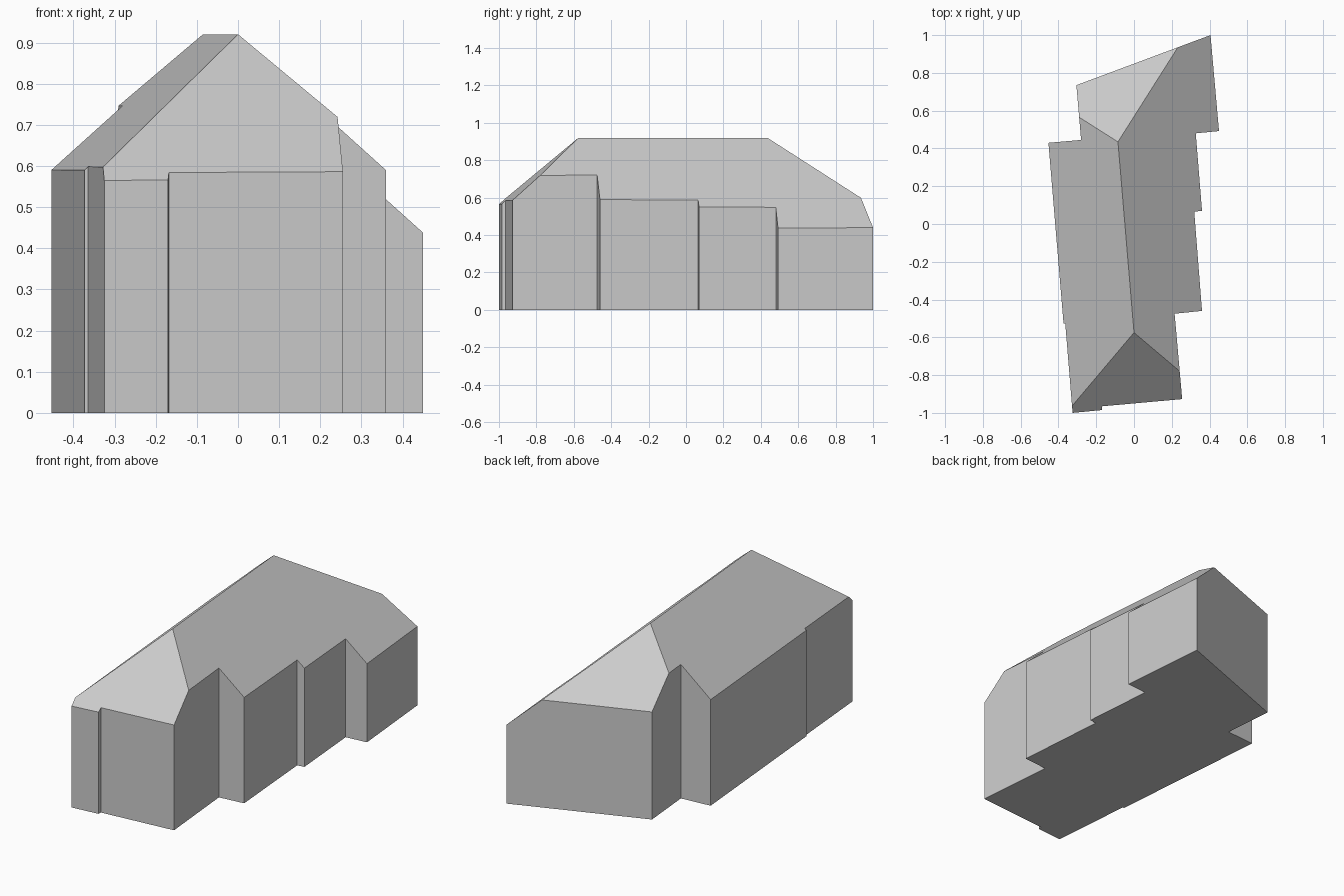
import bpy
import bmesh
from mathutils import Vector

cube = bpy.data.objects.get("Cube")
if cube:
    bpy.data.objects.remove(cube, do_unlink=True)

# One flat grey for walls and roof
grey = bpy.data.materials.new("light_grey")
grey.use_nodes = True
grey.diffuse_color = (0.6, 0.6, 0.6, 1)
grey.node_tree.nodes["Principled BSDF"].inputs["Base Color"].default_value = grey.diffuse_color

# Stepped ground plan, counter-clockwise
plan = [
    (-0.325, -1.0), (-0.17, -0.985), (-0.168, -0.965), (0.255, -0.927),
    (0.215, -0.475), (0.36, -0.46), (0.319, 0.065), (0.36, 0.07),
    (0.327, 0.48), (0.45, 0.492), (0.405, 1.0), (-0.305, 0.735),
    (-0.28, 0.445), (-0.453, 0.43), (-0.373, -0.527), (-0.364, -0.526),
]
PITCH = 0.897
ridge_front = Vector((0, -0.575, 0.92))
ridge_back = Vector((-0.085, 0.435, 0.92))

# Walls raised above the ridge, to be trimmed by the roof slopes
bm = bmesh.new()
base = bm.faces.new([bm.verts.new((x, y, 0)) for x, y in plan])
walls = bmesh.ops.extrude_face_region(bm, geom=[base], use_keep_orig=True)
top = [v for v in walls["geom"] if isinstance(v, bmesh.types.BMVert)]
bmesh.ops.translate(bm, vec=(0, 0, 1.5), verts=top)
bmesh.ops.recalc_face_normals(bm, faces=bm.faces)


def trim_roof(point, outward):
    """Trim with a slope that falls in the outward direction, and close it."""
    normal = outward.normalized() * PITCH + Vector((0, 0, 1))
    cut = bmesh.ops.bisect_plane(
        bm, geom=bm.verts[:] + bm.edges[:] + bm.faces[:], dist=1e-5,
        plane_co=point, plane_no=normal, clear_outer=True)
    rim = [e for e in cut["geom_cut"]
           if isinstance(e, bmesh.types.BMEdge) and e.is_boundary]
    bmesh.ops.holes_fill(bm, edges=rim, sides=0)


# Long slopes, front hip, and the skewed back hip along the back wall
along = ridge_back - ridge_front
side = Vector((along.y, -along.x, 0))
back_wall = Vector(plan[10]) - Vector(plan[11])
trim_roof(ridge_front, side)
trim_roof(ridge_front, -side)
trim_roof(ridge_front, -along)
trim_roof(ridge_back, Vector((-back_wall.y, back_wall.x, 0)))

bmesh.ops.recalc_face_normals(bm, faces=bm.faces)
mesh = bpy.data.meshes.new("hip_roofed_house")
bm.to_mesh(mesh)
bm.free()
mesh.materials.append(grey)
house = bpy.data.objects.new("hip_roofed_house", mesh)
bpy.context.collection.objects.link(house)
